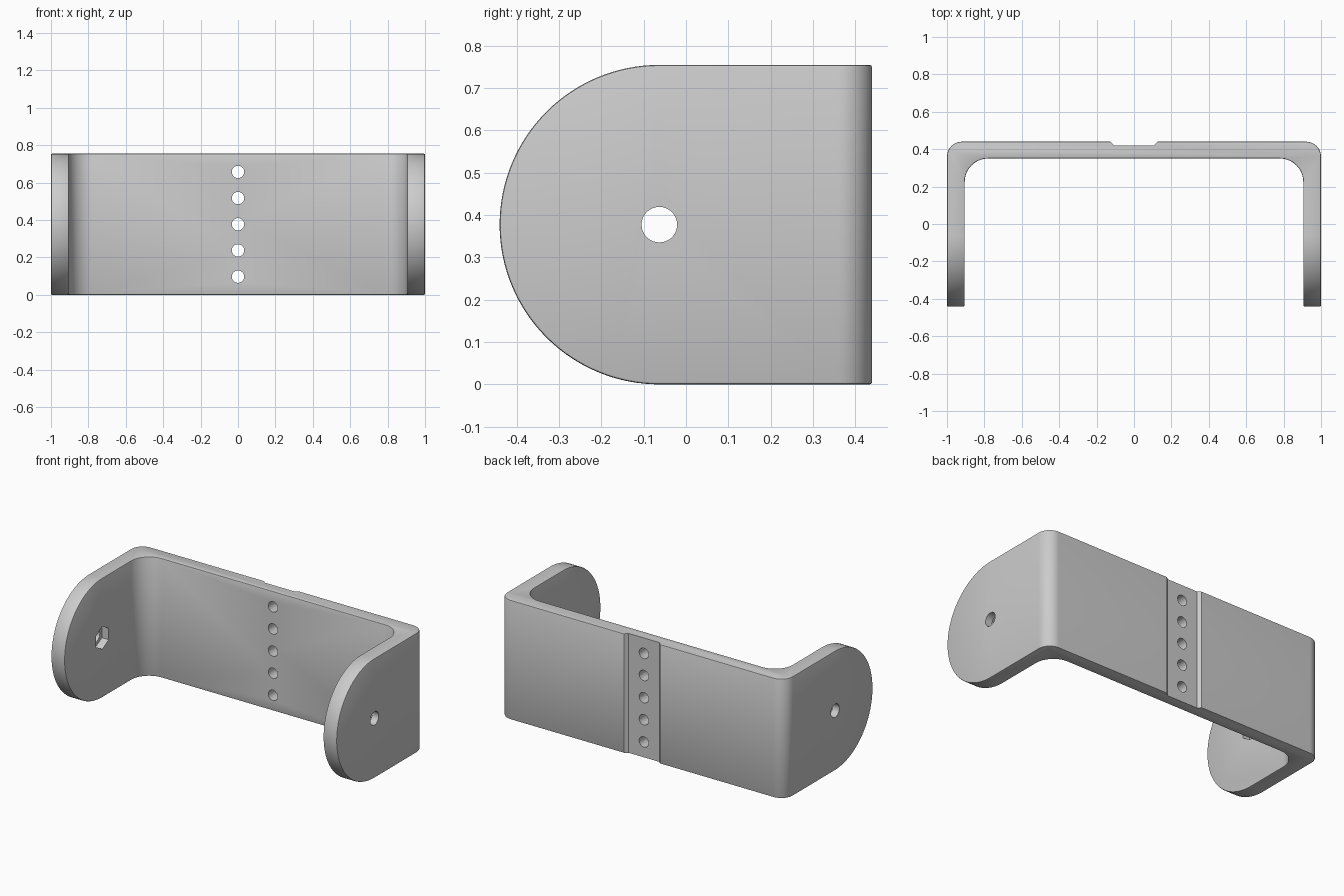
import bpy, bmesh
from math import cos, sin, pi, radians
from mathutils import Vector

if "Cube" in bpy.data.objects:
    bpy.data.objects.remove(bpy.data.objects["Cube"])

HEIGHT = 0.755
MID = HEIGHT / 2          # height of the pivot axis, also the arm end radius
PIVOT_Y = -0.063
INNER_X = 0.905

grey = bpy.data.materials.new("plain_grey")
grey.use_nodes = True
grey.diffuse_color = (0.6, 0.6, 0.6, 1)
grey.node_tree.nodes["Principled BSDF"].inputs["Base Color"].default_value = grey.diffuse_color


def arc(cx, cy, r, start, end, steps):
    """Points on an arc, angles in degrees."""
    angles = [radians(start + (end - start) * i / steps) for i in range(steps + 1)]
    return [(cx + r * cos(a), cy + r * sin(a)) for a in angles]


def prism(name, outline, axis, low, high):
    """Extrude an outline along axis x (yz outline), y (xz) or z (xy)."""
    place = {"x": lambda a, b, t: (t, a, b),
             "y": lambda a, b, t: (a, t, b),
             "z": lambda a, b, t: (a, b, t)}[axis]
    bm = bmesh.new()
    face = bm.faces.new([bm.verts.new(place(a, b, low)) for a, b in outline])
    new = bmesh.ops.extrude_face_region(bm, geom=[face])["geom"]
    bmesh.ops.translate(bm, vec=Vector(place(0, 0, high - low)),
                        verts=[v for v in new if isinstance(v, bmesh.types.BMVert)])
    bmesh.ops.recalc_face_normals(bm, faces=bm.faces)
    mesh = bpy.data.meshes.new(name)
    bm.to_mesh(mesh)
    bm.free()
    mesh.materials.append(grey)
    obj = bpy.data.objects.new(name, mesh)
    bpy.context.collection.objects.link(obj)
    return obj


def apply(obj, modifier):
    bpy.ops.object.select_all(action="DESELECT")
    bpy.context.view_layer.objects.active = obj
    obj.select_set(True)
    bpy.ops.object.modifier_apply(modifier=modifier.name)


def combine(obj, cutter, operation="DIFFERENCE"):
    mod = obj.modifiers.new("cut", "BOOLEAN")
    mod.operation, mod.solver, mod.object = operation, "EXACT", cutter
    apply(obj, mod)
    bpy.data.objects.remove(cutter)


# U-shaped strip: right half of the section, mirrored to the left
half = [(INNER_X, -0.6)]
half = arc(INNER_X - 0.125, 0.225, 0.125, 90, 0, 14) + half
half += [(1, -0.6)] + arc(0.92, 0.36, 0.08, 0, 90, 14)
outline = half + [(-x, y) for x, y in reversed(half)]
bracket = prism("bracket", outline, "z", -0.1, 0.9)

# Round the arm ends
side = arc(PIVOT_Y, MID, MID, 90, 270, 64) + [(0.6, 0), (0.6, HEIGHT)]
combine(bracket, prism("side_shape", side, "x", -1.2, 1.2), "INTERSECT")

# Soften the sharp rims
bevel = bracket.modifiers.new("rim", "BEVEL")
bevel.width, bevel.segments = 0.006, 2
bevel.limit_method, bevel.angle_limit = "ANGLE", radians(40)
apply(bracket, bevel)

# Shallow groove down the back
groove = [(-0.108, 0.421), (0.108, 0.421), (0.148, 0.461), (-0.148, 0.461)]
combine(bracket, prism("groove", groove, "z", -0.1, 0.9))

# Row of holes through the back
for i in range(5):
    circle = arc(0, MID + (i - 2) * 0.14, 0.033, 0, 350, 35)
    combine(bracket, prism("back_hole", circle, "y", 0.3, 0.5))

# Pivot holes with hexagonal nut pockets on the inside
for s in (-1, 1):
    circle = arc(PIVOT_Y, MID, 0.042, 0, 350, 35)
    combine(bracket, prism("pivot_hole", circle, "x", s * 0.95 - 0.1, s * 0.95 + 0.1))
    hexagon = arc(PIVOT_Y, MID, 0.072, 30, 330, 5)
    depth = sorted((s * 0.85, s * (INNER_X + 0.048)))
    combine(bracket, prism("nut_pocket", hexagon, "x", *depth))

bpy.ops.object.select_all(action="DESELECT")
bracket.select_set(True)
bpy.context.view_layer.objects.active = bracket
bpy.ops.object.shade_smooth_by_angle(angle=radians(25))
